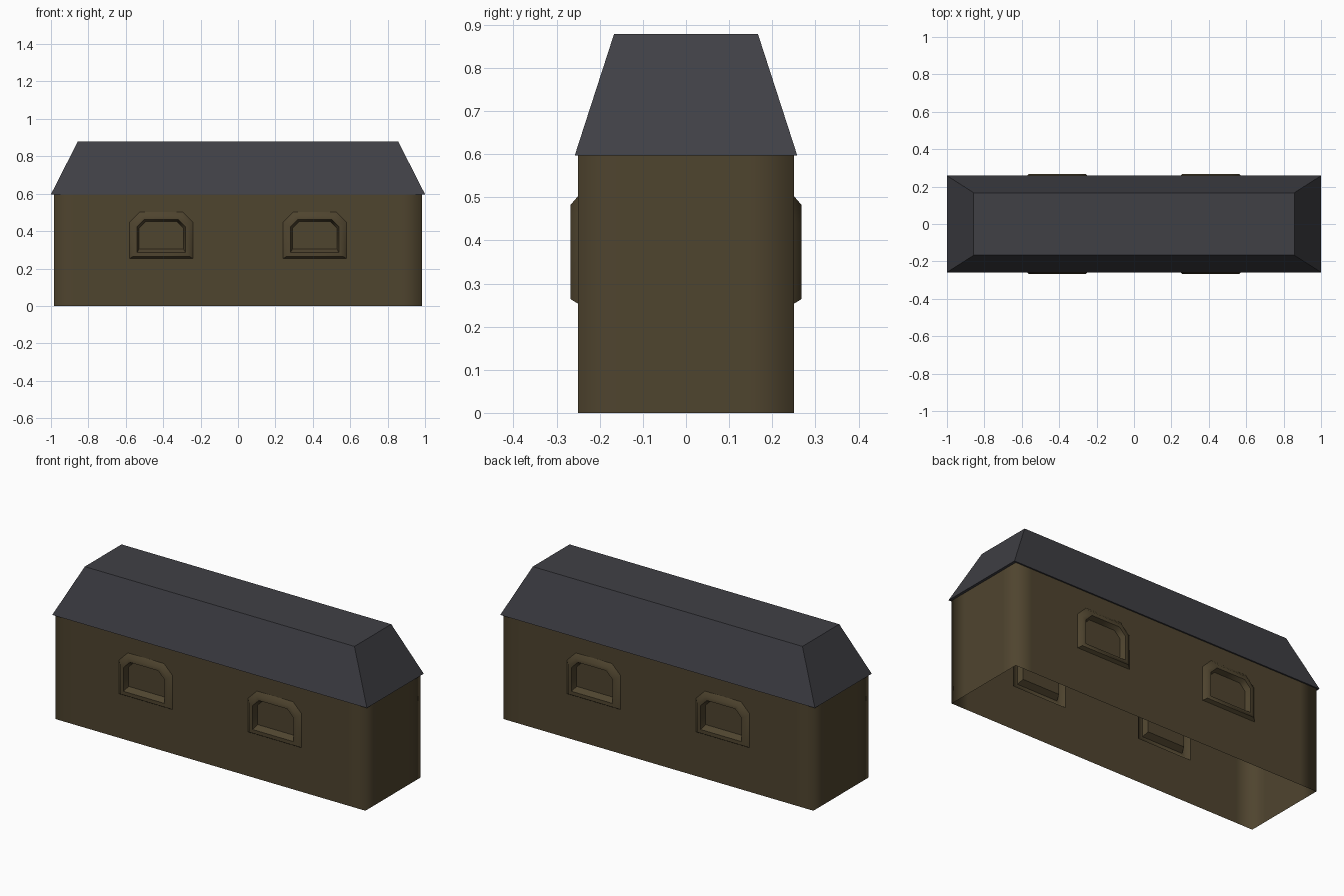
import bpy, bmesh, math
from mathutils import Vector

if "Cube" in bpy.data.objects:
    bpy.data.objects.remove(bpy.data.objects["Cube"])


def material(name, rgb):
    m = bpy.data.materials.new(name)
    m.diffuse_color = (*rgb, 1)
    m.use_nodes = True
    m.node_tree.nodes["Principled BSDF"].inputs["Base Color"].default_value = m.diffuse_color
    return m


BROWN = material("dark_brown", (0.078, 0.058, 0.028))
SLATE = material("slate_grey", (0.051, 0.051, 0.060))

X, Y, H = 0.985, 0.25, 0.6      # half length, half width, wall height
WINDOWS = (-0.41, 0.41)


def finish(bm, name, mat, angle=None):
    me = bpy.data.meshes.new(name)
    bm.to_mesh(me)
    bm.free()
    me.materials.append(mat)
    ob = bpy.data.objects.new(name, me)
    bpy.context.collection.objects.link(ob)
    if angle is not None:
        bpy.ops.object.select_all(action='DESELECT')
        ob.select_set(True)
        bpy.context.view_layer.objects.active = ob
        bpy.ops.object.shade_smooth_by_angle(angle=math.radians(angle))
    return ob


def outline(bm, cx, hw, z0, z1, cut, y):
    """Window outline with two clipped top corners."""
    pts = [(-hw, z0), (hw, z0), (hw, z1 - cut), (hw - cut, z1), (cut - hw, z1), (-hw, z1 - cut)]
    return [bm.verts.new((cx + px, y, z)) for px, z in pts]


def loop_edges(bm, vs):
    return [bm.edges.new((vs[i], vs[i - 1])) for i in range(len(vs))]


OUTER = (0.17, 0.253, 0.503, 0.055)

# Walls: open shell, with window openings in the long sides
bm = bmesh.new()
for s in (-1, 1):
    rect = [bm.verts.new((x, s * Y, z)) for x, z in ((-X, 0), (X, 0), (X, H), (-X, H))]
    edges = loop_edges(bm, rect)
    for cx in WINDOWS:
        edges += loop_edges(bm, outline(bm, cx, *OUTER, s * Y))
    res = bmesh.ops.triangle_fill(bm, edges=edges, use_beauty=True, normal=Vector((0, s, 0)))
    for f in res["geom"]:
        if isinstance(f, bmesh.types.BMFace):
            f.normal_update()
            if f.normal.y * s < 0:
                f.normal_flip()
    # End wall
    e = [(s * X, -s * Y, 0), (s * X, s * Y, 0), (s * X, s * Y, H), (s * X, -s * Y, H)]
    bm.faces.new([bm.verts.new(p) for p in e])
bmesh.ops.remove_doubles(bm, verts=bm.verts, dist=1e-5)
# Support loops keep the soft corner shading near the corners
for co, no in (((0.88, 0, 0), (1, 0, 0)), ((-0.88, 0, 0), (1, 0, 0)),
               ((0, 0.15, 0), (0, 1, 0)), ((0, -0.15, 0), (0, 1, 0))):
    bmesh.ops.bisect_plane(bm, geom=bm.verts[:] + bm.edges[:] + bm.faces[:],
                           plane_co=co, plane_no=no)
finish(bm, "walls", BROWN, 95)

# Window frames with recessed panels
RINGS = [(*OUTER, 0.25), (0.152, 0.264, 0.482, 0.048, 0.268),
         (0.130, 0.285, 0.462, 0.040, 0.268), (0.118, 0.305, 0.452, 0.035, 0.238)]
for s, side in ((-1, "front"), (1, "back")):
    for n, cx in enumerate(WINDOWS):
        bm = bmesh.new()
        loops = [outline(bm, cx, *r[:4], s * r[4]) for r in RINGS]
        for a, b in zip(loops, loops[1:]):
            for i in range(6):
                bm.faces.new((a[i - 1], a[i], b[i], b[i - 1]))
        bm.faces.new(loops[-1])
        if s > 0:
            bmesh.ops.reverse_faces(bm, faces=bm.faces[:])
        finish(bm, f"{side}_window_{n + 1}", BROWN, 50)

# Roof: flat-topped hip with a small overhang
bm = bmesh.new()
bmesh.ops.create_cube(bm, size=2)
for v in bm.verts:
    top = v.co.z > 0
    hx, hy, z = (0.857, 0.167, 0.878) if top else (1.0, 0.258, 0.597)
    v.co = (v.co.x * hx, v.co.y * hy, z)
finish(bm, "roof", SLATE)
